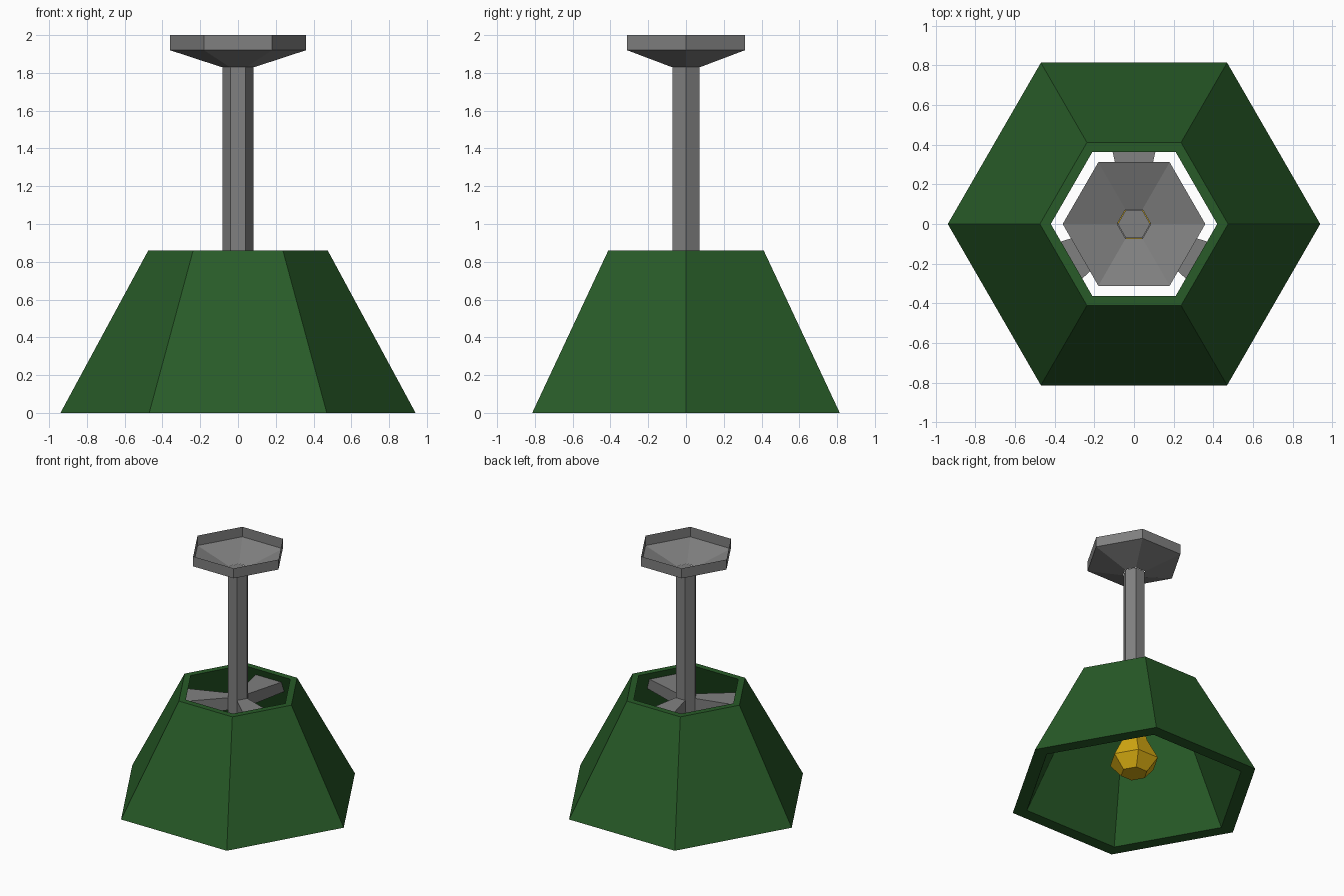
import bpy, bmesh, math
from mathutils import Matrix

if "Cube" in bpy.data.objects:
    bpy.data.objects.remove(bpy.data.objects["Cube"])


def material(name, rgb):
    m = bpy.data.materials.new(name)
    m.diffuse_color = (*rgb, 1)
    m.use_nodes = True
    m.node_tree.nodes["Principled BSDF"].inputs["Base Color"].default_value = m.diffuse_color
    return m


GREEN = material("dark_green", (0.021, 0.105, 0.021))
GREY = material("metal_grey", (0.215, 0.215, 0.215))
YELLOW = material("bulb_yellow", (0.68, 0.41, 0.006))


def finish(bm, name, mat, recalc=True):
    if recalc:
        bmesh.ops.recalc_face_normals(bm, faces=bm.faces)
    me = bpy.data.meshes.new(name)
    bm.to_mesh(me)
    bm.free()
    me.materials.append(mat)
    ob = bpy.data.objects.new(name, me)
    bpy.context.collection.objects.link(ob)
    return ob


def hex_lathe(name, mat, profile, caps=(False, False), closed=False, recalc=True):
    """Six-sided revolve of (radius, z) points, corners on the x axis."""
    bm = bmesh.new()
    rings = [[bm.verts.new((r * math.cos(k * math.pi / 3), r * math.sin(k * math.pi / 3), z))
              for k in range(6)] for r, z in profile]
    pairs = list(zip(rings, rings[1:]))
    if closed:
        pairs.append((rings[-1], rings[0]))
    for a, b in pairs:
        for k in range(6):
            n = (k + 1) % 6
            bm.faces.new((a[k], a[n], b[n], b[k]))
    if caps[0]:
        bm.faces.new(rings[0][::-1])
    if caps[1]:
        bm.faces.new(rings[-1])
    return finish(bm, name, mat, recalc)


# Thick hexagonal shade, open at both ends
hex_lathe("shade", GREEN, [(0.94, 0), (0.475, 0.86), (0.42, 0.86), (0.83, 0)], closed=True)

# Thin open ceiling dish
hex_lathe("ceiling_dish", GREY, [(0.085, 1.83), (0.36, 1.92), (0.36, 2.0)], recalc=False)

# Stem, running down through the hub to the bulb
hex_lathe("stem", GREY, [(0.082, 0.45), (0.082, 1.83)], caps=(True, True))

# Faceted bulb
hex_lathe("bulb", YELLOW, [(0.10, 0.145), (0.185, 0.245), (0.10, 0.41), (0.09, 0.46)],
          caps=(True, True))

# Three flared arms joining the stem to the shade
for i in range(3):
    bm = bmesh.new()
    bmesh.ops.create_cube(bm, size=1)
    for v in bm.verts:
        outer = v.co.y > 0
        top = v.co.z > 0
        half = 0.114 if outer else 0.041
        v.co.x = math.copysign(half, v.co.x)
        v.co.y = (0.392 if top else 0.43) if outer else 0.065
        v.co.z = (0.80 if outer else 0.81) if top else 0.71
    bm.transform(Matrix.Rotation(i * math.tau / 3, 4, 'Z'))
    finish(bm, f"arm_{i + 1}", GREY)
